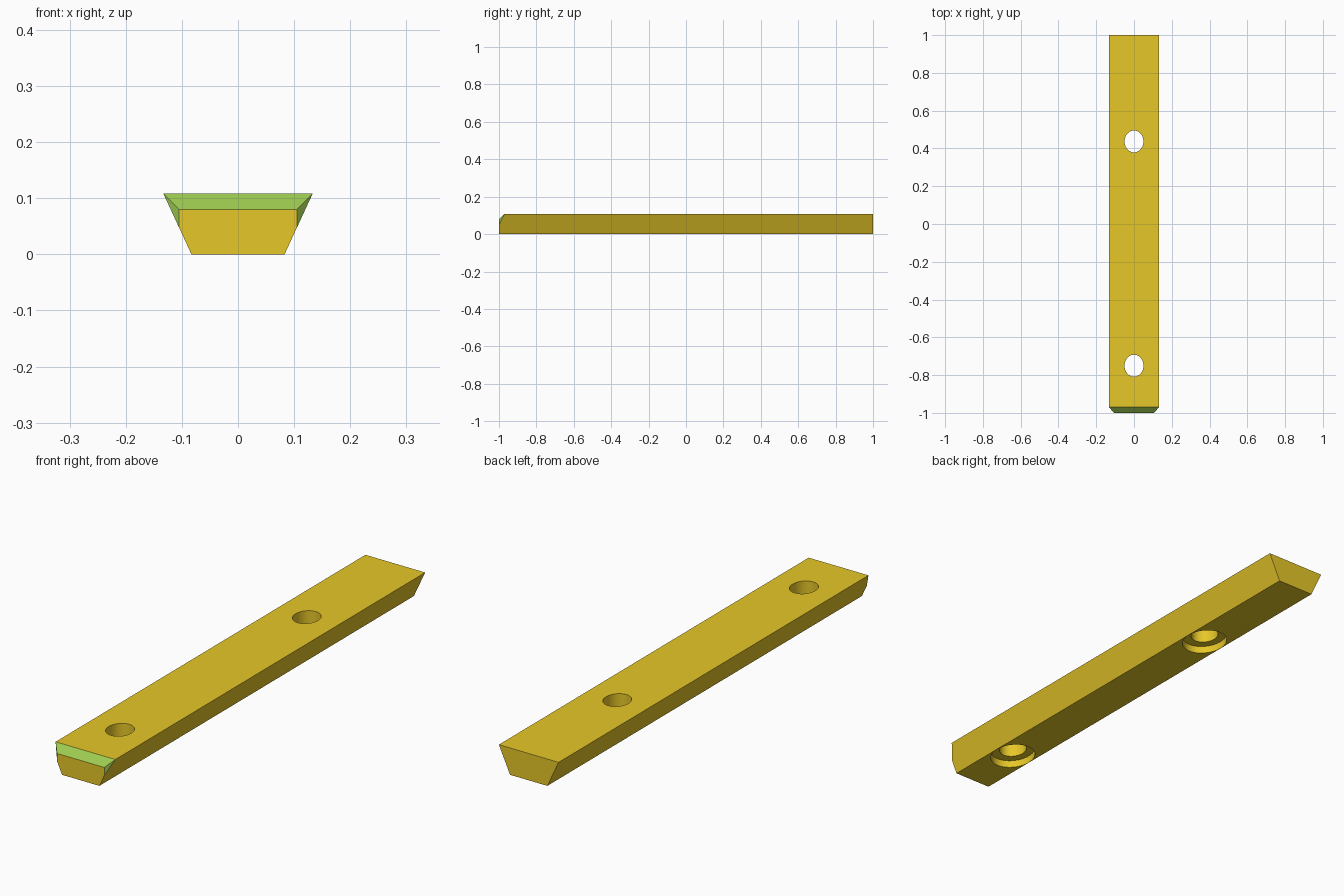
import bpy, bmesh, math
from mathutils import Vector

if "Cube" in bpy.data.objects:
    bpy.data.objects.remove(bpy.data.objects["Cube"])


def material(name, rgb):
    m = bpy.data.materials.new(name)
    m.diffuse_color = (*rgb, 1.0)
    m.use_nodes = True
    m.node_tree.nodes["Principled BSDF"].inputs["Base Color"].default_value = m.diffuse_color
    return m


yellow = material("yellow", (0.947, 0.680, 0.025))
green = material("green", (0.337, 0.597, 0.082))

H, BOT, TOP = 0.108, 0.083, 0.133      # height, half widths
TIP, BACK = 0.105, 0.97                # tip half width, start of the bevels
TIP_Z = 0.08

# Tapered bar: trapezoid profile extruded along y
bm = bmesh.new()
profile = [(-BOT, 0), (BOT, 0), (TOP, H), (-TOP, H)]
face = bm.faces.new([bm.verts.new((x, -1, z)) for x, z in profile])
ext = bmesh.ops.extrude_face_region(bm, geom=[face])
for v in ext["geom"]:
    if isinstance(v, bmesh.types.BMVert):
        v.co.y = 1
bmesh.ops.recalc_face_normals(bm, faces=bm.faces[:])

# Green bevels on the front end: one on top, one on each side
run = 1 - BACK
bevels = [((0, -BACK, H), (0, -(H - TIP_Z), run))]
for s in (-1, 1):
    bevels.append(((s * TOP, -BACK, 0), (s * run, -(TOP - TIP), 0)))
for point, normal in bevels:
    cut = bmesh.ops.bisect_plane(
        bm, geom=bm.verts[:] + bm.edges[:] + bm.faces[:], dist=1e-6,
        plane_co=Vector(point), plane_no=Vector(normal).normalized(), clear_outer=True)
    rim = [e for e in bm.edges if e.is_boundary]
    for f in bmesh.ops.holes_fill(bm, edges=rim, sides=0)["faces"]:
        f.material_index = 1
bmesh.ops.remove_doubles(bm, verts=bm.verts[:], dist=1e-5)
bmesh.ops.recalc_face_normals(bm, faces=bm.faces[:])
mesh = bpy.data.meshes.new("bar")
bm.to_mesh(mesh)
bm.free()
bar = bpy.data.objects.new("bar", mesh)
bpy.context.collection.objects.link(bar)
mesh.materials.append(yellow)
mesh.materials.append(green)


# Oval screw holes with a wider recess underneath
def cut_oval(name, y, rx, ry, z0, z1):
    bpy.ops.mesh.primitive_cylinder_add(vertices=64, radius=1, depth=1,
                                        location=(0, y, (z0 + z1) / 2))
    cutter = bpy.context.object
    cutter.name = name
    cutter.scale = (rx, ry, z1 - z0)
    cutter.data.materials.append(yellow)
    cutter.hide_render = True
    cutter.hide_set(True)
    mod = bar.modifiers.new(name, "BOOLEAN")
    mod.operation = "DIFFERENCE"
    mod.solver = "EXACT"
    mod.object = cutter
    return cutter


cutters = []
for y in (-0.75, 0.437):
    cutters.append(cut_oval("screw_hole", y, 0.05, 0.058, -0.1, 0.2))
    cutters.append(cut_oval("screw_recess", y, 0.082, 0.096, -0.1, 0.03))

# Apply the cuts, then smooth the hole walls only
bpy.ops.object.select_all(action="DESELECT")
bar.select_set(True)
bpy.context.view_layer.objects.active = bar
for name in [m.name for m in bar.modifiers]:
    bpy.ops.object.modifier_apply(modifier=name)
for c in cutters:
    bpy.data.objects.remove(c)
bpy.ops.object.shade_smooth_by_angle(angle=math.radians(20))
